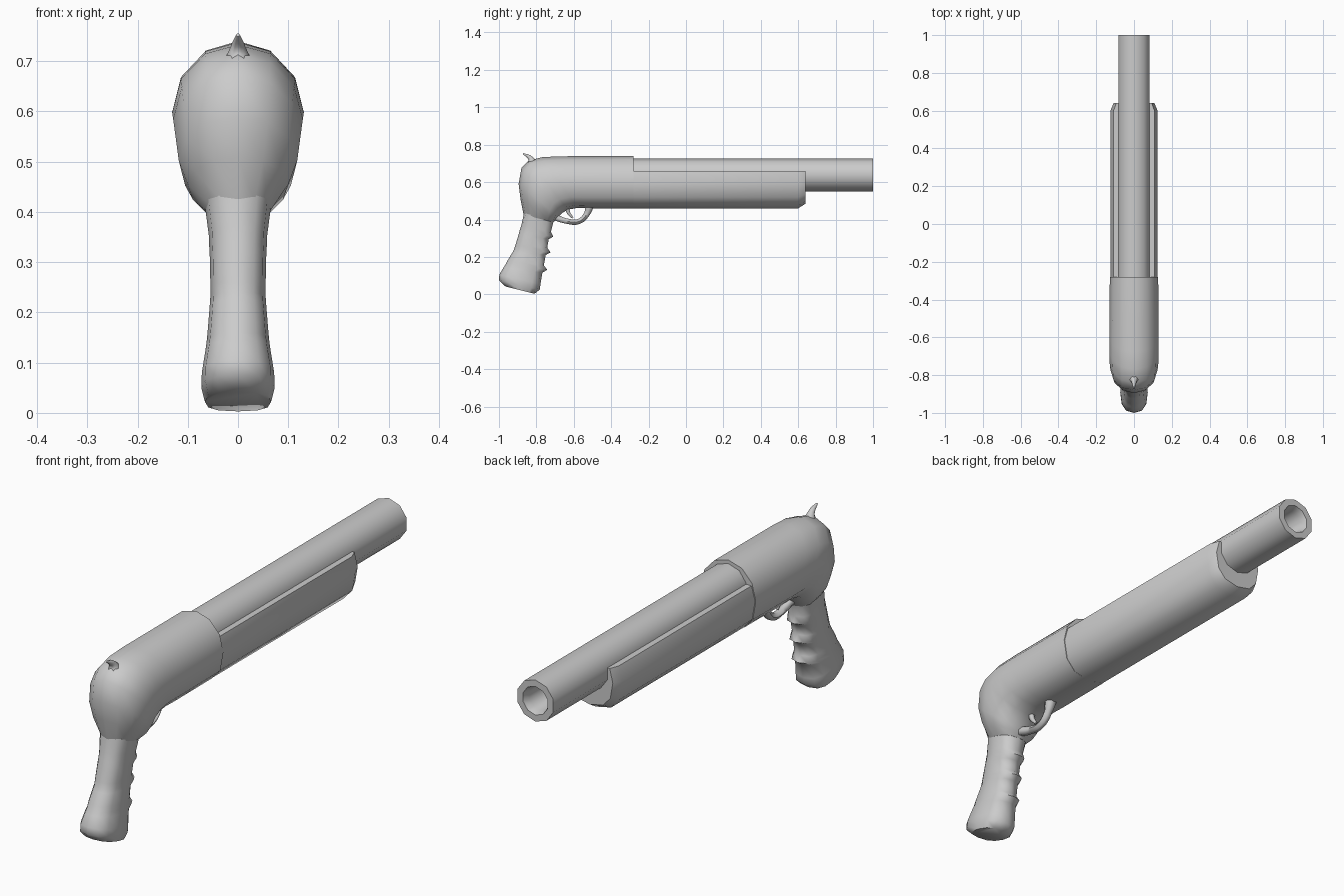
import bpy, bmesh, math

if "Cube" in bpy.data.objects:
    bpy.data.objects.remove(bpy.data.objects["Cube"])


def finish(name, bm, angle):
    bmesh.ops.recalc_face_normals(bm, faces=bm.faces)
    me = bpy.data.meshes.new(name)
    bm.to_mesh(me)
    bm.free()
    ob = bpy.data.objects.new(name, me)
    bpy.context.collection.objects.link(ob)
    bpy.ops.object.select_all(action='DESELECT')
    ob.select_set(True)
    bpy.context.view_layer.objects.active = ob
    bpy.ops.object.shade_smooth_by_angle(angle=math.radians(angle))
    return ob


def bridge(bm, rings, closed=False):
    pairs = list(zip(rings, rings[1:]))
    if closed:
        pairs.append((rings[-1], rings[0]))
    for a, b in pairs:
        n = len(a)
        for i in range(n):
            j = (i + 1) % n
            bm.faces.new((a[i], a[j], b[j], b[i]))


def spow(v, e):
    return math.copysign(abs(v) ** e, v)


def loft(name, sections, e_a=1.0, e_b=0.85, top=None, n=12, angle=45):
    """Each section (ya, za, yb, zb, w): oval between outer point a and inner point b."""
    bm = bmesh.new()
    rings = []
    for ya, za, yb, zb, w in sections:
        ring = []
        for k in range(n):
            t = 2 * math.pi * k / n
            c, s = math.cos(t), math.sin(t)
            e = e_a if c > 0 else e_b
            f = (1 + spow(c, e)) / 2
            z = zb + (za - zb) * f
            if top is not None:
                z = min(z, top)
            ring.append(bm.verts.new((w * spow(s, e), yb + (ya - yb) * f, z)))
        rings.append(ring)
    bridge(bm, rings)
    bm.faces.new(rings[0])
    bm.faces.new(rings[-1])
    return finish(name, bm, angle)


def tube(name, points, radius=0.018, cyclic=False):
    """Round rod in the x = 0 plane; points are (y, z, relative thickness)."""
    cu = bpy.data.curves.new(name, 'CURVE')
    cu.dimensions = '3D'
    cu.bevel_depth = radius
    cu.bevel_resolution = 1
    cu.resolution_u = 4
    cu.use_fill_caps = True
    sp = cu.splines.new('BEZIER')
    sp.bezier_points.add(len(points) - 1)
    for p, (y, z, r) in zip(sp.bezier_points, points):
        p.co = (0, y, z)
        p.radius = r
        p.handle_left_type = p.handle_right_type = 'AUTO'
    ob = bpy.data.objects.new(name, cu)
    bpy.context.collection.objects.link(ob)
    bpy.ops.object.select_all(action='DESELECT')
    ob.select_set(True)
    bpy.context.view_layer.objects.active = ob
    bpy.ops.object.convert(target='MESH')
    bpy.ops.object.shade_smooth_by_angle(angle=math.radians(60))
    return bpy.context.object


# Receiver, bending down into the grip
loft("receiver", [
    (-.28, .74, -.28, .46, .128),
    (-.68, .738, -.52, .46, .131),
    (-.77, .733, -.58, .462, .131),
    (-.84, .715, -.63, .453, .129),
    (-.88, .675, -.662, .435, .125),
    (-.895, .59, -.682, .415, .118),
    (-.885, .51, -.695, .40, .10),
    (-.868, .425, -.708, .385, .066),
], e_b=.8)

# Fore-end: open-topped cradle with chamfered front
loft("fore_end", [
    (-.29, .74, -.29, .46, .125),
    (.60, .74, .60, .46, .125),
    (.64, .72, .64, .485, .108),
], e_b=.8, top=.66)

# Grip with finger ridges on its front
loft("grip", [
    (-.866, .435, -.708, .392, .066),
    (-.88, .37, -.722, .335, .058),
    (-.89, .34, -.71, .308, .057),
    (-.895, .32, -.734, .295, .056),
    (-.913, .26, -.742, .25, .055),
    (-.92, .24, -.724, .224, .055),
    (-.927, .225, -.75, .21, .056),
    (-.955, .18, -.76, .155, .06),
    (-.965, .16, -.742, .132, .062),
    (-.975, .145, -.768, .115, .064),
    (-.998, .105, -.778, .055, .072),
    (-1.0, .075, -.782, .025, .073),
    (-.965, .042, -.81, .003, .066),
], e_a=.8, e_b=.75, angle=60)

# Barrel: ten sides, hollow bore
bm = bmesh.new()
rings = []
for y, r in ((-.32, .0875), (1.0, .0875), (1.0, .06), (.97, .05), (.6, .05)):
    rings.append([bm.verts.new((r * math.sin(k * math.pi / 5), y,
                                .6375 + r * math.cos(k * math.pi / 5)))
                  for k in range(10)])
bridge(bm, rings)
bm.faces.new(rings[0])
bm.faces.new(rings[-1])
finish("barrel", bm, 50)

# Trigger guard, trigger and hammer spur
tube("trigger_guard", [(-.515, .475, 1.5), (-.53, .43, 1), (-.572, .39, .9),
                       (-.64, .392, .9), (-.70, .412, 1.1)])
tube("trigger", [(-.635, .475, 1.2), (-.63, .44, .8), (-.605, .408, .4)], .014)
tube("hammer", [(-.82, .695, 1.5), (-.832, .728, .75), (-.87, .752, .2)], .02)
